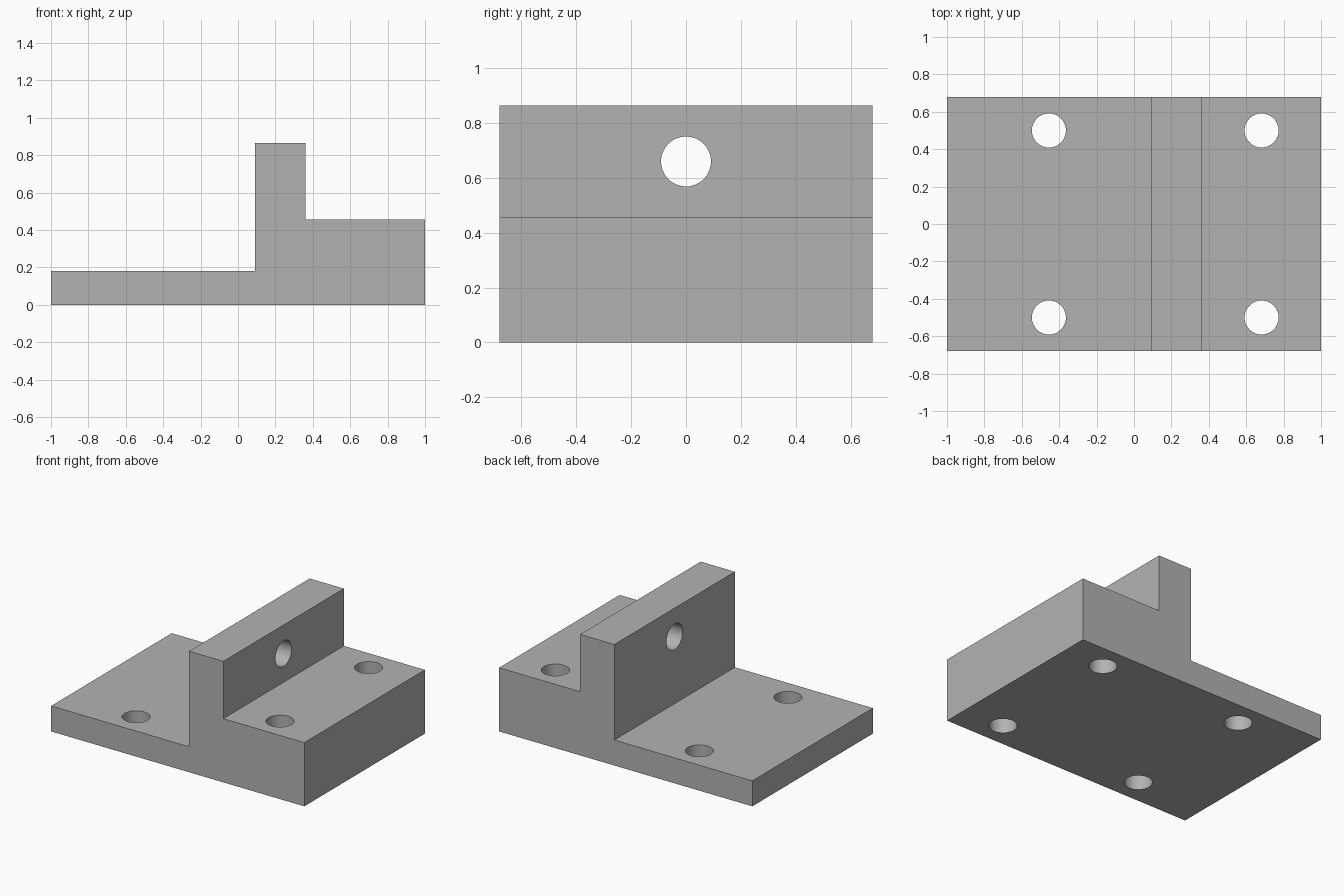
import bpy, bmesh, math
from mathutils import Matrix

cube = bpy.data.objects.get("Cube")
if cube:
    bpy.data.objects.remove(cube, do_unlink=True)

HALF_DEPTH = 0.68
HOLE_RADIUS = 0.091

grey = bpy.data.materials.new("plain grey")
grey.use_nodes = True
colour = (0.45, 0.45, 0.45, 1)
grey.diffuse_color = colour
grey.node_tree.nodes["Principled BSDF"].inputs["Base Color"].default_value = colour


def add_object(name, bm):
    bmesh.ops.recalc_face_normals(bm, faces=bm.faces)
    mesh = bpy.data.meshes.new(name)
    bm.to_mesh(mesh)
    bm.free()
    mesh.materials.append(grey)
    obj = bpy.data.objects.new(name, mesh)
    bpy.context.collection.objects.link(obj)
    return obj


# Stepped block: side profile extruded along the depth
profile = [(-1, 0), (1, 0), (1, 0.455), (0.36, 0.455),
           (0.36, 0.864), (0.09, 0.864), (0.09, 0.182), (-1, 0.182)]
bm = bmesh.new()
face = bm.faces.new([bm.verts.new((x, -HALF_DEPTH, z)) for x, z in profile])
sweep = bmesh.ops.extrude_face_region(bm, geom=[face])
moved = [v for v in sweep["geom"] if isinstance(v, bmesh.types.BMVert)]
bmesh.ops.translate(bm, verts=moved, vec=(0, 2 * HALF_DEPTH, 0))
bracket = add_object("stepped_bracket", bm)

# Drills: four vertical mounting holes and one through the upright wall
drills = [Matrix.Translation((x, y, 0.3)) for x in (-0.455, 0.682) for y in (-0.5, 0.5)]
drills.append(Matrix.Translation((0.225, 0, 0.66)) @ Matrix.Rotation(math.pi / 2, 4, "Y"))
bm = bmesh.new()
for place in drills:
    bmesh.ops.create_cone(bm, cap_ends=True, segments=64, radius1=HOLE_RADIUS,
                          radius2=HOLE_RADIUS, depth=0.8, matrix=place)
cutter = add_object("hole_cutter", bm)
cutter.hide_render = True

# Cut the holes, then drop the cutter
bpy.ops.object.select_all(action="DESELECT")
bracket.select_set(True)
bpy.context.view_layer.objects.active = bracket
cut = bracket.modifiers.new("holes", "BOOLEAN")
cut.operation = "DIFFERENCE"
cut.solver = "EXACT"
cut.object = cutter
bpy.ops.object.modifier_apply(modifier=cut.name)
bpy.data.objects.remove(cutter, do_unlink=True)

# Smooth hole walls with sharp edges
bpy.ops.object.shade_smooth_by_angle(angle=math.radians(30))
